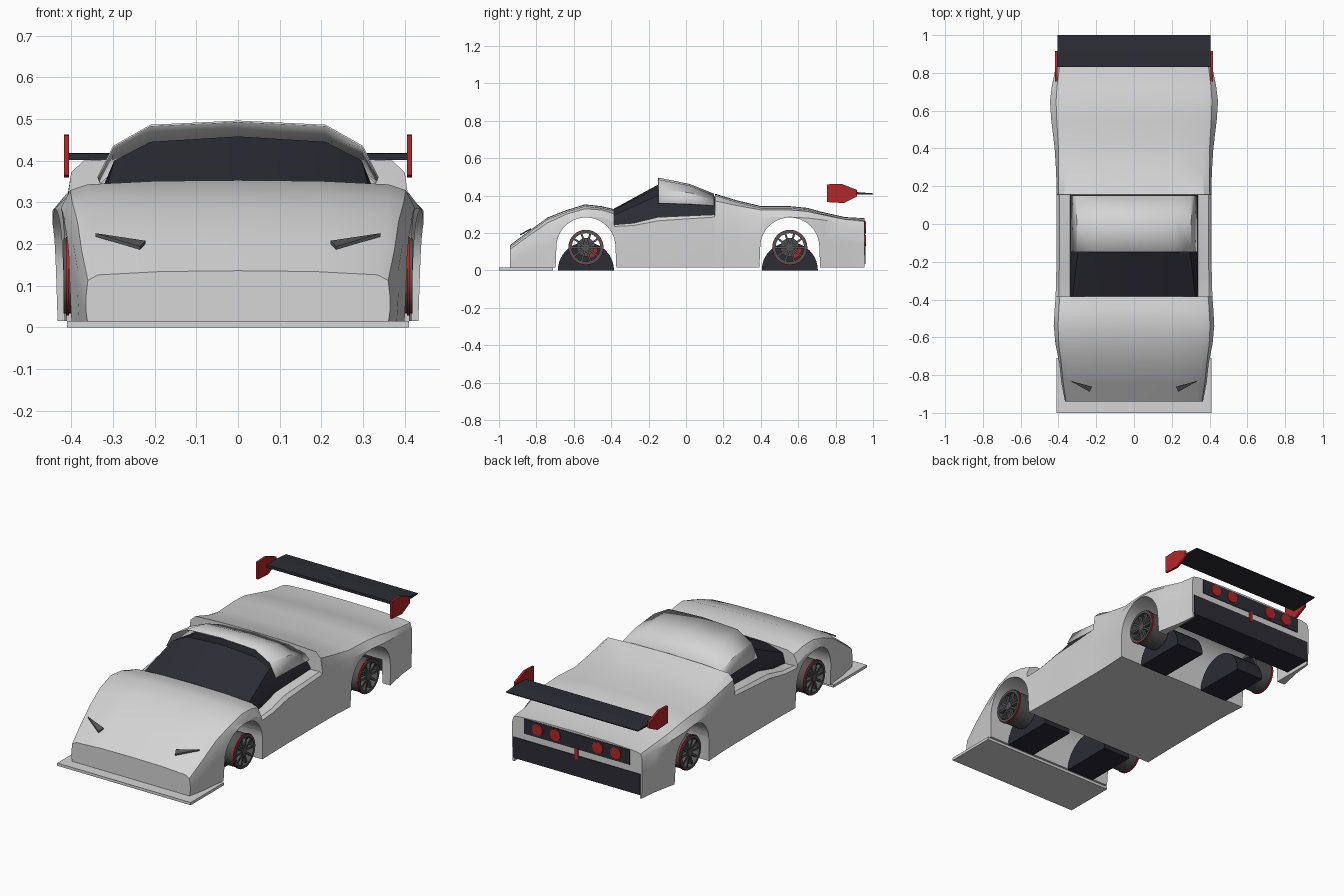
import bpy, bmesh
from math import sin, cos, pi, radians

if "Cube" in bpy.data.objects:
    bpy.data.objects.remove(bpy.data.objects["Cube"])


def material(name, r, g, b):
    m = bpy.data.materials.new(name)
    m.use_nodes = True
    m.diffuse_color = (r, g, b, 1)
    m.node_tree.nodes["Principled BSDF"].inputs["Base Color"].default_value = (r, g, b, 1)
    return m


PAINT = material("pale grey paint", 0.66, 0.66, 0.66)
DARK = material("dark blue black", 0.025, 0.025, 0.036)
RED = material("red", 0.45, 0.02, 0.02)
METAL = material("wheel grey", 0.09, 0.09, 0.095)


def finish(name, bm, mat, angle=None):
    """Turn a bmesh into an object, optionally smooth shaded."""
    bmesh.ops.recalc_face_normals(bm, faces=bm.faces)
    me = bpy.data.meshes.new(name)
    bm.to_mesh(me)
    bm.free()
    ob = bpy.data.objects.new(name, me)
    bpy.context.collection.objects.link(ob)
    me.materials.append(mat)
    bpy.ops.object.select_all(action='DESELECT')
    ob.select_set(True)
    bpy.context.view_layer.objects.active = ob
    if angle:
        bpy.ops.object.shade_smooth_by_angle(angle=radians(angle))
    return ob


def prism(name, pts, x0, x1, mat, angle=None):
    """Extrude a (y, z) outline along x."""
    bm = bmesh.new()
    a, b = ([bm.verts.new((x, y, z)) for y, z in pts] for x in (x0, x1))
    bm.faces.new(a)
    bm.faces.new(b)
    n = len(pts)
    for i in range(n):
        j = (i + 1) % n
        bm.faces.new((a[i], a[j], b[j], b[i]))
    return finish(name, bm, mat, angle)


def box(name, x, y, z, mat):
    return prism(name, [(y[0], z[0]), (y[1], z[0]), (y[1], z[1]), (y[0], z[1])], x[0], x[1], mat)


def loft(name, sections, mat, closed, angle):
    """Skin half sections of (y, [(x, z), ...]) mirrored over x = 0."""
    bm = bmesh.new()
    rows = []
    for y, half in sections:
        full = half + [(-x, z) for x, z in reversed(half[:-1])]
        rows.append([bm.verts.new((x, y, z)) for x, z in full])
    n = len(rows[0])
    for a, b in zip(rows, rows[1:]):
        for i in range(n if closed else n - 1):
            j = (i + 1) % n
            bm.faces.new((a[i], a[j], b[j], b[i]))
    if closed:
        bm.faces.new(rows[0])
        bm.faces.new(rows[-1])
    return finish(name, bm, mat, angle)


def ring(name, x0, x1, r0, r1, cy, cz, mat, steps=32):
    """Flat walled tube around an x axis."""
    bm = bmesh.new()
    prof = [(x0, r0), (x1, r0), (x1, r1), (x0, r1)]
    rows = [[bm.verts.new((x, cy + r * cos(t), cz + r * sin(t))) for x, r in prof]
            for t in (2 * pi * k / steps for k in range(steps))]
    for k in range(steps):
        a, b = rows[k], rows[(k + 1) % steps]
        for i in range(4):
            j = (i + 1) % 4
            bm.faces.new((a[i], a[j], b[j], b[i]))
    return finish(name, bm, mat, 40)


def arc(cy, cz, r, a0, a1, steps):
    return [(cy + r * cos(radians(a0 + (a1 - a0) * k / steps)),
             cz + r * sin(radians(a0 + (a1 - a0) * k / steps))) for k in range(steps + 1)]


def cut(ob, cutter):
    cutter.hide_render = True
    mod = ob.modifiers.new("cut", 'BOOLEAN')
    mod.operation, mod.solver, mod.object = 'DIFFERENCE', 'EXACT', cutter
    bpy.context.view_layer.objects.active = ob
    bpy.ops.object.modifier_apply(modifier=mod.name)
    bpy.data.objects.remove(cutter)


# Body shell: y, half width, top height, shoulder height, top corner x
stations = [
    (-.94, .365, .136, .07, .335), (-.84, .385, .21, .14, .345), (-.74, .395, .283, .2, .355),
    (-.64, .415, .322, .26, .36), (-.54, .425, .353, .285, .36), (-.45, .42, .343, .285, .355),
    (-.385, .415, .328, .255, .35),
    (-.383, .415, .25, .235, .36), (-.28, .412, .26, .24, .36), (-.15, .41, .295, .265, .36),
    (.153, .41, .305, .285, .36),
    (.155, .41, .41, .3, .37), (.27, .412, .375, .295, .365), (.4, .42, .344, .285, .36),
    (.55, .438, .344, .285, .36), (.65, .445, .334, .28, .36), (.73, .435, .312, .27, .36),
    (.85, .41, .285, .25, .355), (.955, .4, .279, .23, .36)]
sections = []
for y, w, t, s, tx in stations:
    sections.append((y, [(w - .004, .015), (w, s * .6), (w, s),
                         ((w + tx) / 2 + .01, s + .65 * (t - s)),
                         (tx, t - .01), (tx * .55, t - .002), (0, t)]))
body = loft("body", sections, PAINT, True, None)

# Wheel tunnels and the recess under the tail
AXLES = {"front": -.535, "rear": .555}
for cy in AXLES.values():
    outline = [(cy - .165, -.05)] + arc(cy, .125, .158, 180, 0, 20) + [(cy + .165, -.05)]
    cut(body, prism("arch_cutter", outline, -.6, .6, PAINT))
cut(body, box("tail_cutter", (-.385, .385), (.7, 1.1), (-.05, .148), PAINT))
bpy.ops.object.select_all(action='DESELECT')
body.select_set(True)
bpy.context.view_layer.objects.active = body
bpy.ops.object.shade_smooth_by_angle(angle=radians(28))

# Glass canopy and the roof shell over it
loft("glass_canopy", [
    (-.385, [(.34, .235), (.338, .25), (.325, .295), (.22, .325), (0, .33)]),
    (-.15, [(.34, .27), (.337, .3), (.297, .4), (.21, .445), (0, .458)]),
    (.155, [(.34, .28), (.337, .305), (.3, .355), (.2, .385), (0, .395)])], DARK, True, 25)
roof = loft("roof", [
    (-.148, [(.337, .36), (.3, .435), (.21, .486), (0, .496)]),
    (.02, [(.335, .355), (.303, .415), (.21, .453), (0, .462)]),
    (.15, [(.333, .347), (.305, .375), (.21, .4), (0, .41)])], PAINT, False, 30)
shell = roof.modifiers.new("thickness", 'SOLIDIFY')
shell.thickness = .004

# Front splitter
box("front_splitter", (-.41, .41), (-1, -.71), (0, .015), PAINT)

# Headlight slits lying just over the hood
for side, label in ((1, "left"), (-1, "right")):
    bm = bmesh.new()
    outline = [(.342, -.828, .222), (.222, -.862, .204), (.235, -.888, .19)]
    top = [bm.verts.new((side * x, y, z + .004)) for x, y, z in outline]
    low = [bm.verts.new((side * x, y, z - .004)) for x, y, z in outline]
    bm.faces.new(top)
    bm.faces.new(low)
    for i in range(3):
        j = (i + 1) % 3
        bm.faces.new((top[i], top[j], low[j], low[i]))
    finish(label + "_headlight", bm, METAL)

# Wheels with spokes, brakes and half round tyre blocks
HUB = .123
for axle, cy in AXLES.items():
    for s, label in ((1, "left"), (-1, "right")):
        tag = axle + "_" + label + "_"
        prism(tag + "tyre_block", arc(cy, 0, .15, 0, 180, 20), s * .12, s * .29, DARK, 40)
        ring(tag + "rim", s * .3, s * .418, .076, .09, cy, HUB, METAL)
        ring(tag + "rim_stripe", s * .405, s * .412, .085, .094, cy, HUB, RED)
        ring(tag + "brake_disc", s * .335, s * .345, .02, .05, cy, HUB, METAL)
        prism(tag + "hub", arc(cy, HUB, .02, 0, 342, 19), s * .3, s * .415, METAL, 40)
        prism(tag + "caliper", arc(cy, HUB, .066, -75, 5, 8) + arc(cy, HUB, .04, 5, -75, 8),
              s * .325, s * .36, RED, 40)
        for k in range(10):
            t = 2 * pi * k / 10
            u, v = (cos(t), sin(t)), (-sin(t), cos(t))
            quad = [(cy + r * u[0] + h * v[0], HUB + r * u[1] + h * v[1])
                    for r, h in ((.015, -.006), (.08, -.005), (.08, .005), (.015, .006))]
            prism(tag + "spoke", quad, s * .395, s * .412, METAL)

# Rear wing and end plates
prism("rear_wing", [(.83, .402), (.83, .417), (.92, .418), (1, .412), (1, .407)], -.405, .405, DARK)
plate = [(.755, .365), (.755, .46), (.83, .463), (.915, .43), (.915, .395), (.845, .36)]
for s, label in ((1, "left"), (-1, "right")):
    prism(label + "_wing_end_plate", plate, s * .405, s * .417, RED)

# Tail: bumper block, light panel, round lights and centre bar
box("rear_bumper", (-.39, .39), (.8, .96), (.035, .15), DARK)
box("tail_light_panel", (-.325, .325), (.95, .958), (.185, .268), DARK)
box("centre_bar", (-.01, .01), (.95, .962), (.13, .19), RED)
for x in (-.24, -.13, .13, .24):
    bpy.ops.mesh.primitive_cylinder_add(vertices=24, radius=.032, depth=.012,
                                        location=(x, .957, .23), rotation=(pi / 2, 0, 0))
    lamp = bpy.context.object
    lamp.name = "tail_light"
    lamp.data.materials.append(RED)
